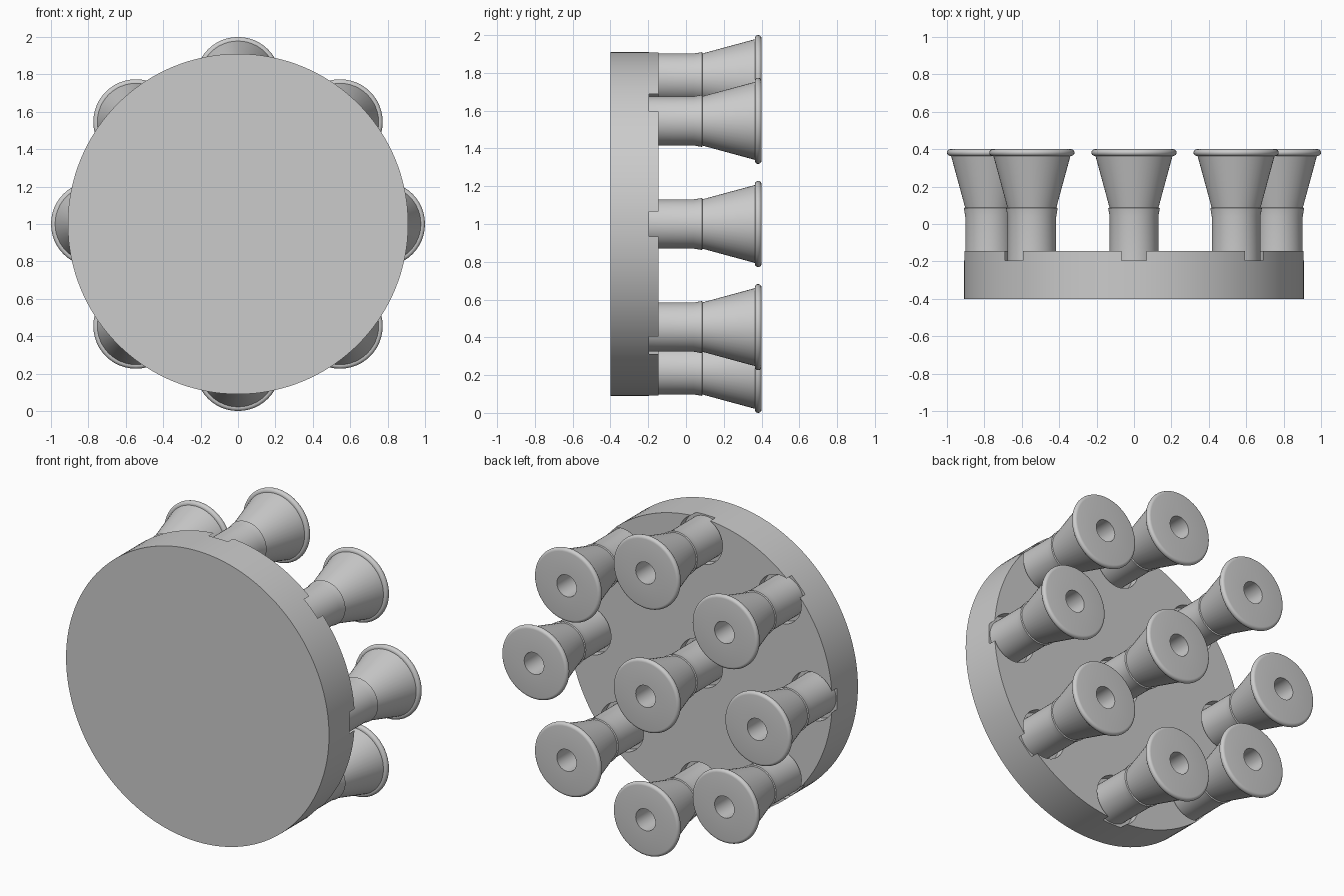
import bpy, bmesh
from math import cos, sin, pi, radians
from mathutils import Matrix, Vector

cube = bpy.data.objects.get("Cube")
if cube:
    bpy.data.objects.remove(cube, do_unlink=True)

CENTRE_Z = 1.0
RING_RADIUS = 0.772

grey = bpy.data.materials.new("plain grey")
grey.use_nodes = True
colour = (0.6, 0.6, 0.6, 1)
grey.diffuse_color = colour
grey.node_tree.nodes["Principled BSDF"].inputs["Base Color"].default_value = colour


def turned(name, profile, steps, location=(0, 0, CENTRE_Z)):
    """Revolve a (radius, y) profile about the y axis."""
    bm = bmesh.new()
    verts = [bm.verts.new((r, y, 0)) for r, y in profile]
    edges = [bm.edges.new(pair) for pair in zip(verts, verts[1:])]
    bmesh.ops.spin(bm, geom=verts + edges, cent=(0, 0, 0), axis=(0, 1, 0),
                   angle=2 * pi, steps=steps, use_duplicate=False)
    bmesh.ops.remove_doubles(bm, verts=bm.verts, dist=0.0001)
    bmesh.ops.recalc_face_normals(bm, faces=bm.faces)
    mesh = bpy.data.meshes.new(name)
    bm.to_mesh(mesh)
    bm.free()
    mesh.materials.append(grey)
    obj = bpy.data.objects.new(name, mesh)
    obj.location = location
    bpy.context.collection.objects.link(obj)
    return obj


def smooth(obj):
    bpy.ops.object.select_all(action='DESELECT')
    obj.select_set(True)
    bpy.context.view_layer.objects.active = obj
    bpy.ops.object.shade_smooth_by_angle(angle=radians(30))


# One socket in the middle and eight around it
spots = [Vector((0, 0, 0))]
spots += [Vector((cos(i * pi / 4), 0, sin(i * pi / 4))) * RING_RADIUS for i in range(8)]

# Round base plate
base = turned("base_plate", [(0, -0.4), (0.91, -0.4), (0.91, -0.145), (0, -0.145)], 128)

# Shallow round pockets, the outer ones breaking through the rim
bm = bmesh.new()
for spot in spots:
    place = Matrix.Translation(spot + Vector((0, -0.095, 0))) @ Matrix.Rotation(pi / 2, 4, 'X')
    bmesh.ops.create_cone(bm, cap_ends=True, segments=48, radius1=0.151,
                          radius2=0.151, depth=0.2, matrix=place)
mesh = bpy.data.meshes.new("pocket_cutter")
bm.to_mesh(mesh)
bm.free()
mesh.materials.append(grey)
cutter = bpy.data.objects.new("pocket_cutter", mesh)
cutter.location.z = CENTRE_Z
cutter.hide_render = True
cutter.hide_viewport = True
bpy.context.collection.objects.link(cutter)
cut = base.modifiers.new("pockets", 'BOOLEAN')
cut.operation = 'DIFFERENCE'
cut.solver = 'EXACT'
cut.object = cutter
smooth(base)

# Flared holder: peg, collar, cone, rounded lip, flat end and bore
lip = [(0.21 + 0.018 * cos(a), 0.382 + 0.018 * sin(a))
       for a in (radians(d) for d in range(-90, 91, 20))]
profile = [(0, -0.195), (0.13, -0.195), (0.13, 0.04), (0.138, 0.085), (0.131, 0.088),
           (0.206, 0.364)] + lip + [(0.068, 0.4), (0.068, -0.1), (0, -0.1)]
holder = turned("centre_holder", profile, 48)
smooth(holder)
for i, spot in enumerate(spots[1:], 1):
    copy = bpy.data.objects.new(f"outer_holder_{i}", holder.data)
    copy.location = holder.location + spot
    bpy.context.collection.objects.link(copy)
    for mod in holder.modifiers:
        if mod.type == 'NODES':
            extra = copy.modifiers.new(mod.name, 'NODES')
            extra.node_group = mod.node_group
